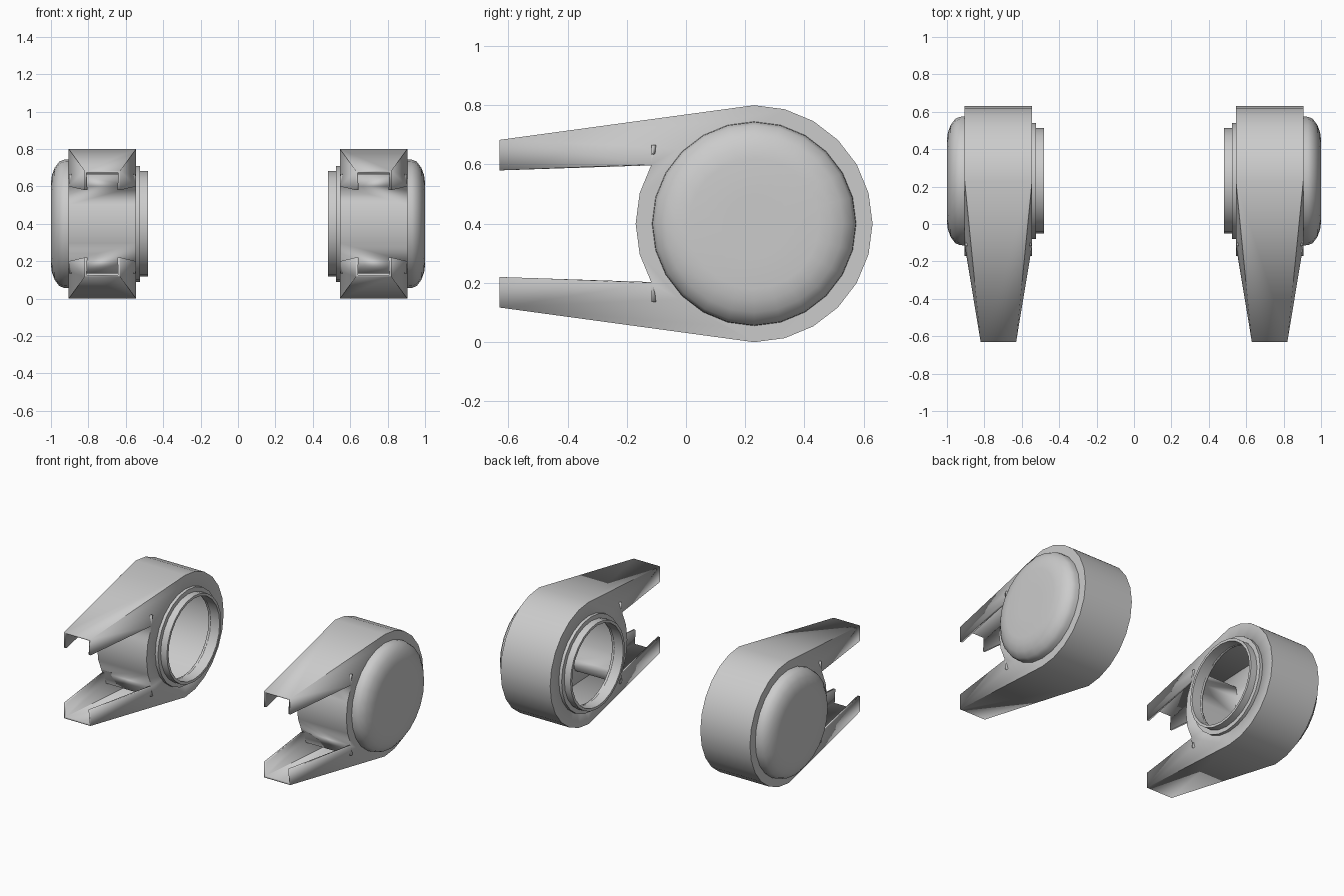
import bpy, bmesh, math
from mathutils import Vector

cube = bpy.data.objects.get("Cube")
if cube:
    bpy.data.objects.remove(cube)

grey = bpy.data.materials.new("light grey")
grey.use_nodes = True
COLOUR = (0.6, 0.6, 0.6, 1)
grey.diffuse_color = COLOUR
grey.node_tree.nodes["Principled BSDF"].inputs["Base Color"].default_value = COLOUR

CY, CZ, R, SEG = 0.23, 0.4, 0.4, 24
INNER, OUTER = 0.545, 0.905          # side planes of the housing
TIP_INNER, TIP_OUTER = 0.63, 0.82    # side planes at the arm tips
TIP_Y = -0.63


def finish(name, bm, angle, thickness=0):
    """Turn the mesh into a shaded object mirrored to both sides."""
    bmesh.ops.recalc_face_normals(bm, faces=bm.faces)
    mesh = bpy.data.meshes.new(name)
    bm.to_mesh(mesh)
    bm.free()
    mesh.materials.append(grey)
    obj = bpy.data.objects.new(name, mesh)
    bpy.context.collection.objects.link(obj)
    bpy.ops.object.select_all(action='DESELECT')
    obj.select_set(True)
    bpy.context.view_layer.objects.active = obj
    bpy.ops.object.shade_smooth_by_angle(angle=math.radians(angle))
    if thickness:
        shell = obj.modifiers.new("shell", 'SOLIDIFY')
        shell.thickness = thickness
        shell.offset = -1
    mirror = obj.modifiers.new("mirror", 'MIRROR')
    mirror.use_mirror_merge = False
    return obj


def on_circle(x, r, i):
    a = 2 * math.pi * i / SEG
    return Vector((x, CY + r * math.cos(a), CZ + r * math.sin(a)))


def revolve(name, profile, angle, closed):
    """Revolve (x, radius) points round the housing axis."""
    bm = bmesh.new()
    rings = [[bm.verts.new(on_circle(x, r, i)) for i in range(SEG)] for x, r in profile]
    pairs = list(zip(rings, rings[1:])) + ([(rings[-1], rings[0])] if closed else [])
    for a, b in pairs:
        for i in range(SEG):
            j = (i + 1) % SEG
            bm.faces.new((a[i], a[j], b[j], b[i]))
    if not closed:
        bm.faces.new(rings[0])
        bm.faces.new(rings[-1])
    return finish(name, bm, angle, 0)


# Housing shell with two open channel arms
def outline_radius(i):
    """Full circle, but straight across each arm root."""
    for middle in (8, 16):
        if abs(i - middle) < 2:
            return R * math.cos(math.pi / 6) / math.cos(2 * math.pi * (i - middle) / SEG)
    return R


bm = bmesh.new()
near, far = ([bm.verts.new(on_circle(x, outline_radius(i), i)) for i in range(SEG)]
             for x in (INNER, OUTER))
hole = [bm.verts.new(on_circle(INNER, 0.265, i)) for i in range(SEG)]
bm.faces.new(far)
for i in range(SEG):
    j = (i + 1) % SEG
    bm.faces.new((near[i], near[j], hole[j], hole[i]))
    if not (6 <= i < 10 or 14 <= i < 18):
        bm.faces.new((near[i], near[j], far[j], far[i]))

for tangent, root, sign in ((6, 10, 1), (18, 14, -1)):
    top, low = CZ + sign * 0.283, CZ + sign * 0.18
    tips = []
    for ring, x in ((near, TIP_INNER), (far, TIP_OUTER)):
        tip_top = bm.verts.new((x, TIP_Y, top))
        tip_low = bm.verts.new((x, TIP_Y, low))
        step = 1 if root > tangent else -1
        chord = [ring[k] for k in range(tangent, root + step, step)]
        for p, q in zip(chord[:-1], chord[1:]):
            bm.faces.new((p, q, tip_top))
        bm.faces.new((ring[root], tip_low, tip_top))
        tips.append(tip_top)
    bm.faces.new((near[tangent], far[tangent], tips[1], tips[0]))
    # Lip that closes part of the channel at the arm root
    drop = Vector((0, 0, sign * 0.065))
    lip = [bm.verts.new(v.co + drop + Vector((dx, 0, 0)))
           for v, dx in ((far[root], -0.002), (near[root], 0.002))]
    bm.faces.new((near[root], far[root], *lip))
finish("housing", bm, 25, 0.015)

# Domed outer cap
revolve("outer_cap", [(0.9, 0.345), (0.93, 0.343), (0.955, 0.333), (0.98, 0.3),
                      (0.995, 0.26), (1.0, 0.22), (1.0, 0.1)], 60, False)

# Stepped collar and thin tube round the inner opening
revolve("collar", [(0.55, 0.27), (0.55, 0.31), (0.525, 0.31), (0.525, 0.27)], 30, True)
revolve("inner_tube", [(0.56, 0.265), (0.56, 0.282), (0.48, 0.282), (0.48, 0.265)], 30, True)
